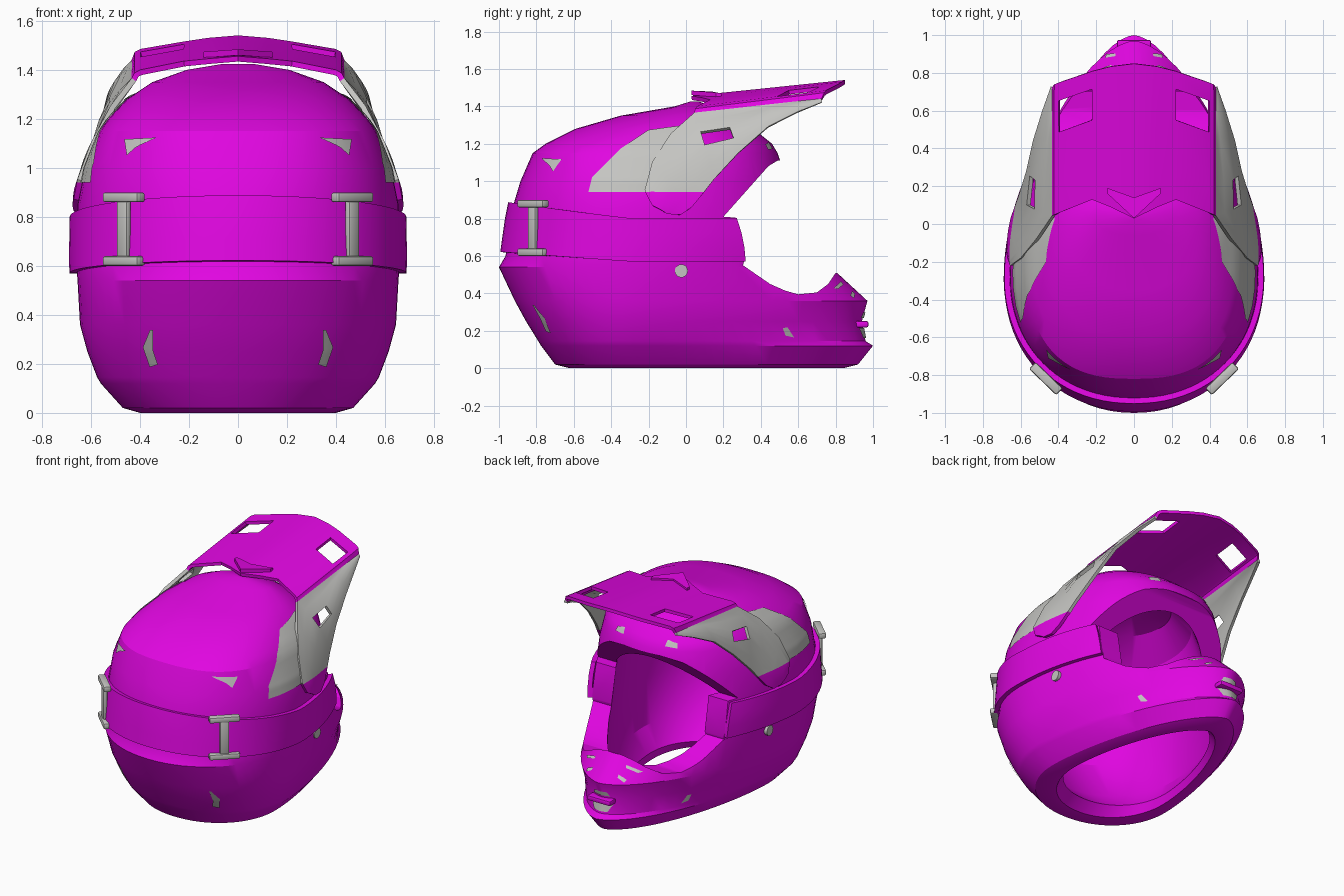
import bpy, bmesh, math
from mathutils import Vector, Matrix
from mathutils.bvhtree import BVHTree

if "Cube" in bpy.data.objects:
    bpy.data.objects.remove(bpy.data.objects["Cube"])

def material(name, col):
    m = bpy.data.materials.new(name)
    m.diffuse_color = (*col, 1)
    m.use_nodes = True
    m.node_tree.nodes["Principled BSDF"].inputs["Base Color"].default_value = m.diffuse_color
    return m

MAGENTA = material("magenta", (0.75, 0.002, 0.75))
GREY = material("light grey", (0.56, 0.56, 0.54))

def finish(bm, name, mats, normals=True, angle=30):
    if normals:
        bmesh.ops.recalc_face_normals(bm, faces=bm.faces)
    me = bpy.data.meshes.new(name)
    bm.to_mesh(me)
    bm.free()
    for m in mats:
        me.materials.append(m)
    o = bpy.data.objects.new(name, me)
    bpy.context.collection.objects.link(o)
    smooth(o, angle)
    return o

def smooth(o, angle=30):
    o.data.shade_smooth()
    o.data.set_sharp_from_angle(angle=math.radians(angle))

def apply(o, angle=30):
    bpy.context.view_layer.update()
    dg = bpy.context.evaluated_depsgraph_get()
    me = bpy.data.meshes.new_from_object(o.evaluated_get(dg))
    o.modifiers.clear()
    o.data = me
    smooth(o, angle)

def grid_faces(bm, rows):
    vs = [[bm.verts.new(p) for p in r] for r in rows]
    return [[bm.faces.new((a[i], a[i + 1], b[i + 1], b[i])) for i in range(len(a) - 1)]
            for a, b in zip(vs, vs[1:])]

# Shell rings: height, rear y, front y, half width, y of widest point, squareness
OUTER = [(0, -.62, .84, .40, -.2, 2.1), (.02, -.70, .92, .47, -.25, 2.1), (.12, -.775, 1.0, .56, -.28, 2.1),
         (.145, -.79, .96, .575, -.28, 2.1), (.25, -.855, .94, .615, -.28, 2.1), (.36, -.915, .97, .645, -.28, 2.1),
         (.54, -1.0, .775, .655, -.28, 2.1), (.60, -.965, .76, .66, -.28, 2.1), (.85, -.93, .62, .655, -.28, 2.1),
         (1.0, -.885, .54, .625, -.25, 2.3), (1.15, -.82, .49, .565, -.2, 2.6), (1.2, -.75, .46, .53, -.17, 2.6),
         (1.28, -.59, .36, .455, -.1, 2.5), (1.35, -.35, .25, .35, -.03, 2.3), (1.40, -.06, .15, .21, .045, 2.2),
         (1.425, .02, .07, .06, .045, 2.2)]
INNER = [(0, -.57, .75, .37, -.15, 2.1), (.06, -.5, .69, .36, -.12, 2.1), (.2, -.64, .76, .45, -.15, 2.1),
         (.5, -.8, .68, .49, -.2, 2.1), (.85, -.78, .48, .5, -.2, 2.1), (1.1, -.68, .36, .44, -.15, 2.1),
         (1.25, -.4, .2, .3, -.08, 2.1), (1.3, -.1, .0, .05, -.05, 2.1)]

def section(ring, a, off=0):
    z, yb, yf, hw, yc, n = ring
    s, c = math.sin(a), math.cos(a)
    if c > 0:
        n = min(max(1.65, 1.65 + (z - .4) * .8), n - .2)
    ext = (yf - yc if c > 0 else yc - yb) + off
    return Vector((math.copysign(abs(s) ** (2 / n), s) * (hw + off),
                   yc + math.copysign(abs(c) ** (2 / n), c) * ext, z))

def ring_at(z):
    for r, q in zip(OUTER, OUTER[1:]):
        if r[0] <= z <= q[0]:
            t = (z - r[0]) / (q[0] - r[0])
            return [i + (j - i) * t for i, j in zip(r, q)]

# Helmet shell, hollow with an open neck
N = 72
bm = bmesh.new()
loops = [[bm.verts.new(section(r, math.tau * i / N)) for i in range(N)] for r in INNER[::-1] + OUTER]
for a, b in zip(loops, loops[1:]):
    for i in range(N):
        j = (i + 1) % N
        bm.faces.new((a[i], a[j], b[j], b[i]))
bm.faces.new(loops[0])
bm.faces.new(loops[-1])
bmesh.ops.recalc_face_normals(bm, faces=bm.faces)
tree = BVHTree.FromBMesh(bm)
shell = finish(bm, "helmet_shell", [MAGENTA], angle=25)

# Face opening cut through from the side
PROFILE = [(.31, .57), (.305, .55), (.45, .45), (.53, .415), (.6, .395), (.7, .405), (.76, .45), (.8, .51),
           (1.3, .51), (1.3, 1.11), (.49, 1.11), (.44, 1.08), (.2, .81), (.265, .805)]
bm = bmesh.new()
f = bm.faces.new([bm.verts.new((-1, y, z)) for y, z in PROFILE])
g = bmesh.ops.extrude_face_region(bm, geom=[f])
bmesh.ops.translate(bm, vec=(2, 0, 0), verts=[v for v in g["geom"] if isinstance(v, bmesh.types.BMVert)])
cutter = finish(bm, "opening_cutter", [MAGENTA])
cutter.hide_render = True
m = shell.modifiers.new("opening", 'BOOLEAN')
m.operation, m.solver, m.object = 'DIFFERENCE', 'EXACT', cutter
apply(shell, 25)
bpy.data.objects.remove(cutter)

# Thin plates laid on the shell by projecting along an axis
def hit(axis, side, u, v):
    if axis == 'x':
        o, d = Vector((side * 2, u, v)), Vector((-side, 0, 0))
    else:
        o, d = Vector((u, side * 2, v)), Vector((0, -side, 0))
    p, nrm, _, _ = tree.ray_cast(o, d)
    return (p, nrm if nrm.dot(d) < 0 else -nrm, d) if p else None

def plate(name, rows, axis, side, n=6, off=.006, mat=GREY):
    pts, last, d = [], Vector((0, 0, 1)), None
    for (a, b), (c, e) in zip(rows, rows[1:]):
        for k in range(n + 1):
            l, r = Vector(a).lerp(Vector(c), k / n), Vector(b).lerp(Vector(e), k / n)
            line = []
            for i in range(n + 1):
                h = hit(axis, side, *l.lerp(r, i / n))
                if h:
                    last, d = h[0] + h[1] * off, h[2]
                line.append(last.copy())
            pts.append(line)
    bm = bmesh.new()
    grid_faces(bm, pts)
    bmesh.ops.remove_doubles(bm, verts=bm.verts, dist=1e-5)
    bm.normal_update()
    if d and sum((f.normal.dot(d) * f.calc_area() for f in bm.faces)) > 0:
        bmesh.ops.reverse_faces(bm, faces=bm.faces)
    return finish(bm, name, [mat], normals=False)

def box(name, size, loc, mat, rot=0, bevel=.01):
    bm = bmesh.new()
    bmesh.ops.create_cube(bm, size=1)
    bmesh.ops.scale(bm, vec=size, verts=bm.verts)
    bmesh.ops.bevel(bm, geom=bm.edges[:], offset=bevel, segments=2, affect='EDGES', profile=.5)
    bmesh.ops.transform(bm, matrix=Matrix.Translation(loc) @ Matrix.Rotation(rot, 4, 'Z'), verts=bm.verts)
    return finish(bm, name, [mat])

for s in (1, -1):
    tag = "right" if s > 0 else "left"
    # Painted side panel behind the visor
    plate("side_panel_" + tag, [((-.52, .94), (0, .94)), ((-.5, 1.02), (0, 1.02)),
                                ((-.35, 1.17), (.0, 1.17)), ((-.2, 1.27), (.03, 1.3))], 'x', s)
    # Rear, chin and brow vents
    plate("upper_rear_vent_" + tag, [((s * .33, 1.122), (s * .46, 1.115)), ((s * .41, 1.085), (s * .45, 1.05))], 'y', -1)
    plate("lower_rear_vent_" + tag, [((s * .345, .34), (s * .357, .34)), ((s * .345, .26), (s * .385, .27)),
                                     ((s * .325, .2), (s * .358, .19))], 'y', -1)
    plate("chin_slot_" + tag, [((.785, .425), (.81, .42)), ((.825, .46), (.838, .445))], 'x', s)
    plate("chin_slot_front_" + tag, [((.875, .385), (.895, .37)), ((.885, .41), (.9, .395))], 'x', s)
    plate("chin_side_vent_" + tag, [((.515, .215), (.54, .22)), ((.53, .175), (.575, .165))], 'x', s)
    plate("brow_vent_" + tag, [((s * .16, 1.17), (s * .24, 1.165)), ((s * .165, 1.205), (s * .23, 1.195))], 'y', 1)
    # Pivot screw
    p = hit('x', s, -.025, .52)[0]
    bm = bmesh.new()
    bmesh.ops.create_cone(bm, cap_ends=True, segments=20, radius1=.035, radius2=.035, depth=.03,
                          matrix=Matrix.Translation(p) @ Matrix.Rotation(math.pi / 2, 4, 'Y'))
    finish(bm, "pivot_screw_" + tag, [GREY])
    # Strap buckle: an upright bar between two caps
    rot = s * math.radians(44)
    c = section(ring_at(.75), math.pi - s * math.radians(41), .04)
    c.z = 0
    box("buckle_bar_" + tag, (.06, .03, .27), c + Vector((0, 0, .75)), GREY, rot)
    for z in (.62, .88):
        box("buckle_cap_" + tag, (.2, .05, .04), c + Vector((0, 0, z)), GREY, rot)

# Chin front vent and mouthpiece bracket
plate("chin_vent", [((-.05, .16), (.05, .16)), ((-.08, .215), (.08, .215))], 'y', 1)
box("mouthpiece_bracket", (.18, .07, .035), (0, .94, .235), MAGENTA)
plate("mouthpiece_grille", [((-.06, .27), (.06, .27)), ((-.045, .3), (.045, .3))], 'y', 1)

# Goggle strap wrapped round the back
bm = bmesh.new()
rows, a0 = [], .935
for j in range(4):
    row = []
    for i in range(61):
        a = a0 + (math.tau - 2 * a0) * i / 60
        k = max(0, -math.cos(a))
        lo, hi = .57 + .05 * k, .80 + .085 * k
        row.append(section(ring_at(lo + (hi - lo) * j / 3), a, .016))
    rows.append(row)
grid_faces(bm, rows)
strap = finish(bm, "goggle_strap", [MAGENTA])
m = strap.modifiers.new("thickness", 'SOLIDIFY')
m.thickness, m.offset = .03, 0
apply(strap)

# Visor: top plate and side wings, half modelled then mirrored
T = [0, .14, .38, .78, 1]
COLS = [(0, (.85, 1.53), (.03, 1.445)), (.12, (.835, 1.52), (.09, 1.435)), (.22, (.81, 1.505), (.13, 1.425)),
        (.395, (.75, 1.475), (.06, 1.39)), (.415, (.74, 1.465), (.05, 1.38)), (.425, (.725, 1.435), (.045, 1.36))]
LOWER = [(.43, .725, 1.42), (.475, .60, 1.37), (.525, .44, 1.29), (.56, .28, 1.15), (.60, .15, 1.01),
         (.625, .08, .92), (.643, .03, .86), (.655, -.03, .82), (.66, -.1, .825)]
REAR = [(.51, -.08, 1.25), (.59, -.18, 1.1), (.645, -.22, .95), (.66, -.18, .87)]
bm = bmesh.new()
top = [[(x, f[0] + (r[0] - f[0]) * t, f[1] + (r[1] - f[1]) * t) for x, f, r in COLS] for t in T]
faces = grid_faces(bm, top)
holes = [faces[1][2]]
upper = [r[-1] for r in top] + REAR
wing = []
for k, (u, l) in enumerate(zip(upper, LOWER)):
    u, l = Vector(u), Vector(l)
    bulge = (.1 if k < 5 else .05) * (u - l).length
    steps = (0, .2, .47, .7, .85, 1) if k == 3 else (0, .16, .33, .53, .8, 1)
    wing.append([u.lerp(l, f) + Vector((1, 0, .4)) * bulge * math.sin(math.pi * f) for f in steps])
side = grid_faces(bm, wing)
for row in side:
    for f in row:
        f.material_index = 1
holes.append(side[3][2])
bmesh.ops.delete(bm, geom=holes, context='FACES')
bmesh.ops.remove_doubles(bm, verts=bm.verts, dist=1e-4)
bmesh.ops.bisect_plane(bm, geom=bm.verts[:] + bm.edges[:] + bm.faces[:], plane_co=(0, 0, .94), plane_no=(0, 0, 1))
for f in bm.faces:
    if f.calc_center_median().z < .94:
        f.material_index = 0
visor = finish(bm, "visor", [MAGENTA, GREY])
m = visor.modifiers.new("mirror", 'MIRROR')
m.merge_threshold = .001
m = visor.modifiers.new("thickness", 'SOLIDIFY')
m.thickness, m.offset = .022, 0
apply(visor)

# Arrow-shaped scoop at the rear of the visor
bm = bmesh.new()
f = bm.faces.new([bm.verts.new(p) for p in ((0, .03, 1.46), (.14, .16, 1.45), (.14, .19, 1.445),
                                            (0, .14, 1.455), (-.14, .19, 1.445), (-.14, .16, 1.45))])
g = bmesh.ops.extrude_face_region(bm, geom=[f])
bmesh.ops.translate(bm, vec=(0, 0, .024), verts=[v for v in g["geom"] if isinstance(v, bmesh.types.BMVert)])
finish(bm, "visor_scoop", [MAGENTA])
